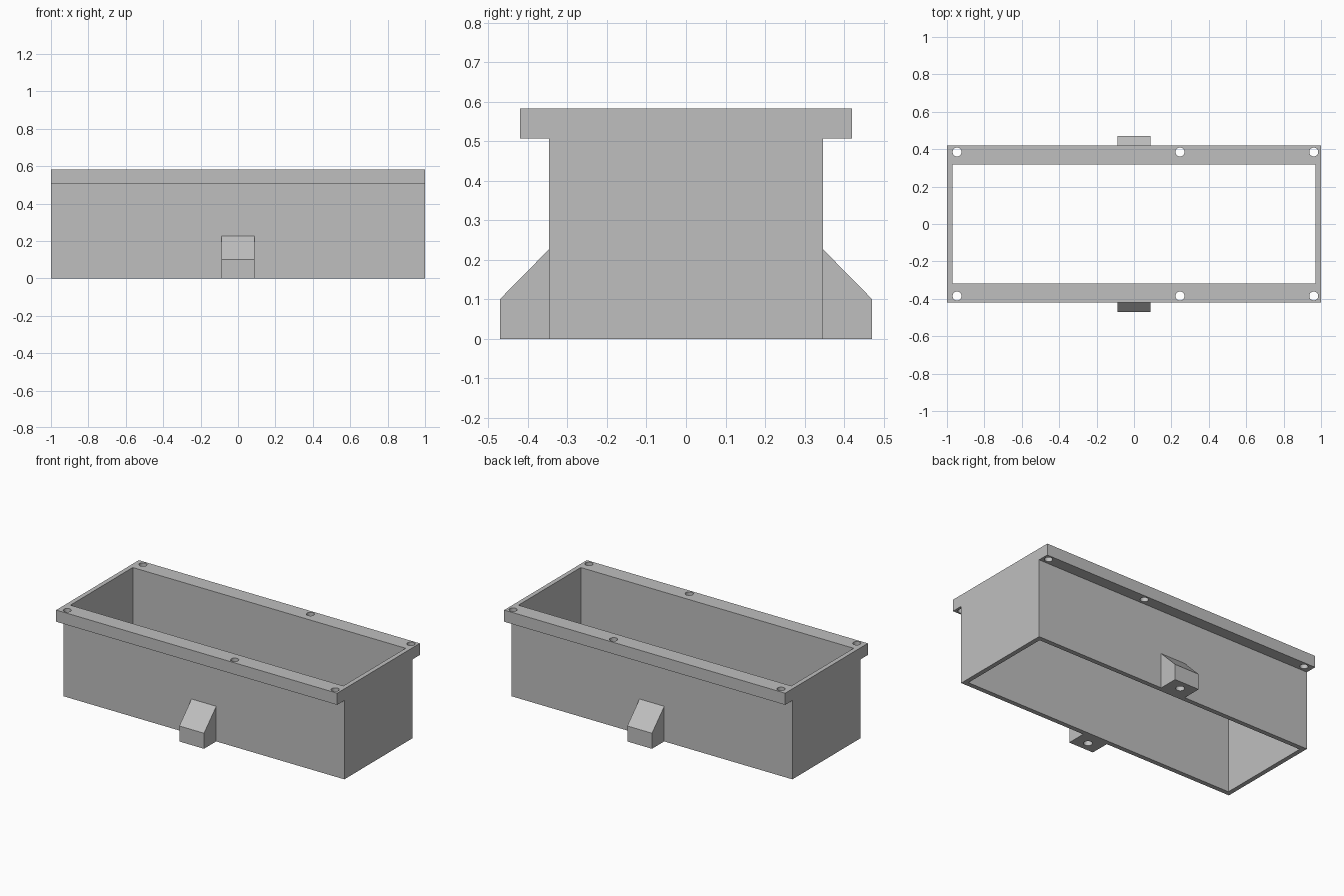
import bpy
import bmesh
from mathutils import Matrix

cube = bpy.data.objects.get("Cube")
if cube:
    bpy.data.objects.remove(cube)

# Single matte grey
grey = bpy.data.materials.new("plain grey")
grey.use_nodes = True
GREY = (0.52, 0.52, 0.52, 1)
grey.diffuse_color = GREY
grey.node_tree.nodes["Principled BSDF"].inputs["Base Color"].default_value = GREY

HEIGHT, FLANGE_Z = 0.582, 0.507
WALL_Y, FLANGE_Y, LUG_Y = 0.347, 0.42, 0.471


def add_object(name, bm):
    bmesh.ops.recalc_face_normals(bm, faces=bm.faces)
    mesh = bpy.data.meshes.new(name)
    bm.to_mesh(mesh)
    bm.free()
    obj = bpy.data.objects.new(name, mesh)
    mesh.materials.append(grey)
    bpy.context.collection.objects.link(obj)
    return obj


def extrude_profile(name, points, half_x):
    """Extrude a closed (y, z) profile along x."""
    bm = bmesh.new()
    face = bm.faces.new([bm.verts.new((-half_x, y, z)) for y, z in points])
    ext = bmesh.ops.extrude_face_region(bm, geom=[face])
    verts = [v for v in ext["geom"] if isinstance(v, bmesh.types.BMVert)]
    bmesh.ops.translate(bm, verts=verts, vec=(2 * half_x, 0, 0))
    return add_object(name, bm)


def add_holes(bm, places, radius, low, high):
    for x, y in places:
        bmesh.ops.create_cone(bm, cap_ends=True, segments=32, radius1=radius,
                              radius2=radius, depth=high - low,
                              matrix=Matrix.Translation((x, y, (low + high) / 2)))


def cut(target, bm):
    cutter = add_object("cutter", bm)
    cutter.hide_render = True
    mod = target.modifiers.new("cut", 'BOOLEAN')
    mod.operation = 'DIFFERENCE'
    mod.solver = 'EXACT'
    mod.object = cutter
    bpy.context.view_layer.objects.active = target
    bpy.ops.object.modifier_apply(modifier=mod.name)
    bpy.data.objects.remove(cutter)


def smooth(obj):
    bpy.ops.object.select_all(action='DESELECT')
    obj.select_set(True)
    bpy.context.view_layer.objects.active = obj
    bpy.ops.object.shade_smooth_by_angle(angle=0.6)


# Open frame with a flange along each long side
side = [(WALL_Y, 0), (WALL_Y, FLANGE_Z), (FLANGE_Y, FLANGE_Z), (FLANGE_Y, HEIGHT)]
frame = extrude_profile("flanged_frame",
                        side + [(-y, z) for y, z in reversed(side)], 1.0)

# Rectangular opening right through, and the flange screw holes
bm = bmesh.new()
bmesh.ops.create_cube(bm, size=2, matrix=Matrix.Diagonal((0.971, 0.317, 1, 1)))
add_holes(bm, [(x, y) for x in (-0.946, 0.246, 0.961) for y in (-0.385, 0.385)],
          0.024, FLANGE_Z - 0.05, HEIGHT + 0.05)
cut(frame, bm)
smooth(frame)

# Sloped mounting lugs with a blind hole underneath
for name, s in (("front_lug", -1), ("back_lug", 1)):
    lug = extrude_profile(name, [(s * WALL_Y, 0), (s * LUG_Y, 0),
                                 (s * LUG_Y, 0.1), (s * WALL_Y, 0.226)], 0.088)
    bm = bmesh.new()
    add_holes(bm, [(0, s * 0.41)], 0.026, -0.05, 0.1)
    cut(lug, bm)
    smooth(lug)
